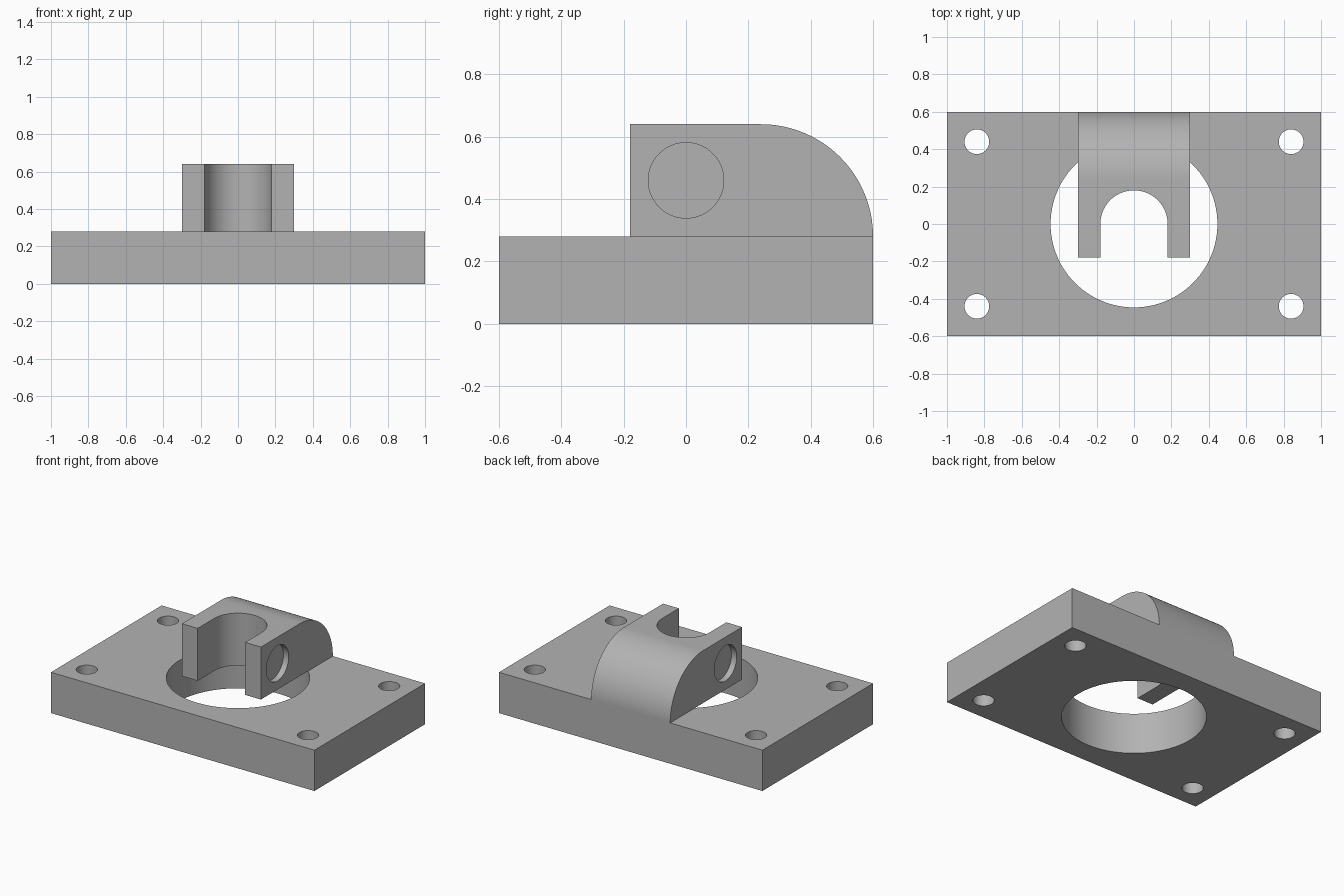
import bpy, bmesh, math
from mathutils import Matrix

cube = bpy.data.objects.get("Cube")
if cube:
    bpy.data.objects.remove(cube, do_unlink=True)

GREY = (0.45, 0.45, 0.45, 1)
mat = bpy.data.materials.new("machined grey")
mat.use_nodes = True
mat.diffuse_color = GREY
mat.node_tree.nodes["Principled BSDF"].inputs["Base Color"].default_value = GREY


def finish(name, bm):
    bmesh.ops.recalc_face_normals(bm, faces=bm.faces)
    mesh = bpy.data.meshes.new(name)
    bm.to_mesh(mesh)
    bm.free()
    mesh.materials.append(mat)
    obj = bpy.data.objects.new(name, mesh)
    bpy.context.collection.objects.link(obj)
    return obj


def extrude(name, outline, direction):
    """Solid from a closed outline of 3D points pushed along a direction."""
    bm = bmesh.new()
    face = bm.faces.new([bm.verts.new(p) for p in outline])
    side = bmesh.ops.extrude_face_region(bm, geom=[face])["geom"]
    verts = [v for v in side if isinstance(v, bmesh.types.BMVert)]
    bmesh.ops.translate(bm, verts=verts, vec=direction)
    return finish(name, bm)


def cylinder(name, centre, radius, depth, along_x=False):
    bm = bmesh.new()
    turn = Matrix.Rotation(math.pi / 2, 4, "Y") if along_x else Matrix()
    bmesh.ops.create_cone(bm, cap_ends=True, segments=96, radius1=radius, radius2=radius,
                          depth=depth, matrix=Matrix.Translation(centre) @ turn)
    return finish(name, bm)


def arc(cx, cy, r, start, end, steps=48):
    angles = [math.radians(start + (end - start) * i / steps) for i in range(steps + 1)]
    return [(cx + r * math.cos(a), cy + r * math.sin(a)) for a in angles]


def carve(obj, cutters):
    """Subtract every cutter, then discard it and shade the result."""
    for cutter in cutters:
        cutter.hide_render = True
        mod = obj.modifiers.new("cut", "BOOLEAN")
        mod.operation = "DIFFERENCE"
        mod.solver = "EXACT"
        mod.object = cutter
    deps = bpy.context.evaluated_depsgraph_get()
    mesh = bpy.data.meshes.new_from_object(obj.evaluated_get(deps))
    obj.modifiers.clear()
    obj.data = mesh
    for cutter in cutters:
        bpy.data.objects.remove(cutter, do_unlink=True)
    bpy.ops.object.select_all(action="DESELECT")
    obj.select_set(True)
    bpy.context.view_layer.objects.active = obj
    bpy.ops.object.shade_smooth_by_angle(angle=math.radians(30))


PLATE_TOP = 0.28

# Base plate with central bore and four bolt holes
plate = extrude("base_plate", [(-1, -0.6, 0), (1, -0.6, 0), (1, 0.6, 0), (-1, 0.6, 0)],
                (0, 0, PLATE_TOP))
holes = [cylinder("bore_cutter", (0, 0, 0.14), 0.446, 1)]
for sx in (-1, 1):
    for sy in (-1, 1):
        holes.append(cylinder("bolt_cutter", (sx * 0.84, sy * 0.44, 0.14), 0.066, 1))
carve(plate, holes)

# Clevis block with a rounded back
profile = [(-0.18, PLATE_TOP)] + arc(0.24, PLATE_TOP, 0.36, 0, 90) + [(-0.18, 0.64)]
block = extrude("clevis_block", [(-0.3, y, z) for y, z in profile], (0.6, 0, 0))

# Round-ended vertical slot and a shallow round recess on each cheek
slot = [(0.18, -0.5)] + arc(0, 0, 0.18, 0, 180) + [(-0.18, -0.5)]
cuts = [extrude("slot_cutter", [(x, y, 0) for x, y in slot], (0, 0, 1))]
for sx in (-1, 1):
    cuts.append(cylinder("recess_cutter", (sx * 0.31, 0, 0.46), 0.121, 0.1, along_x=True))
carve(block, cuts)
